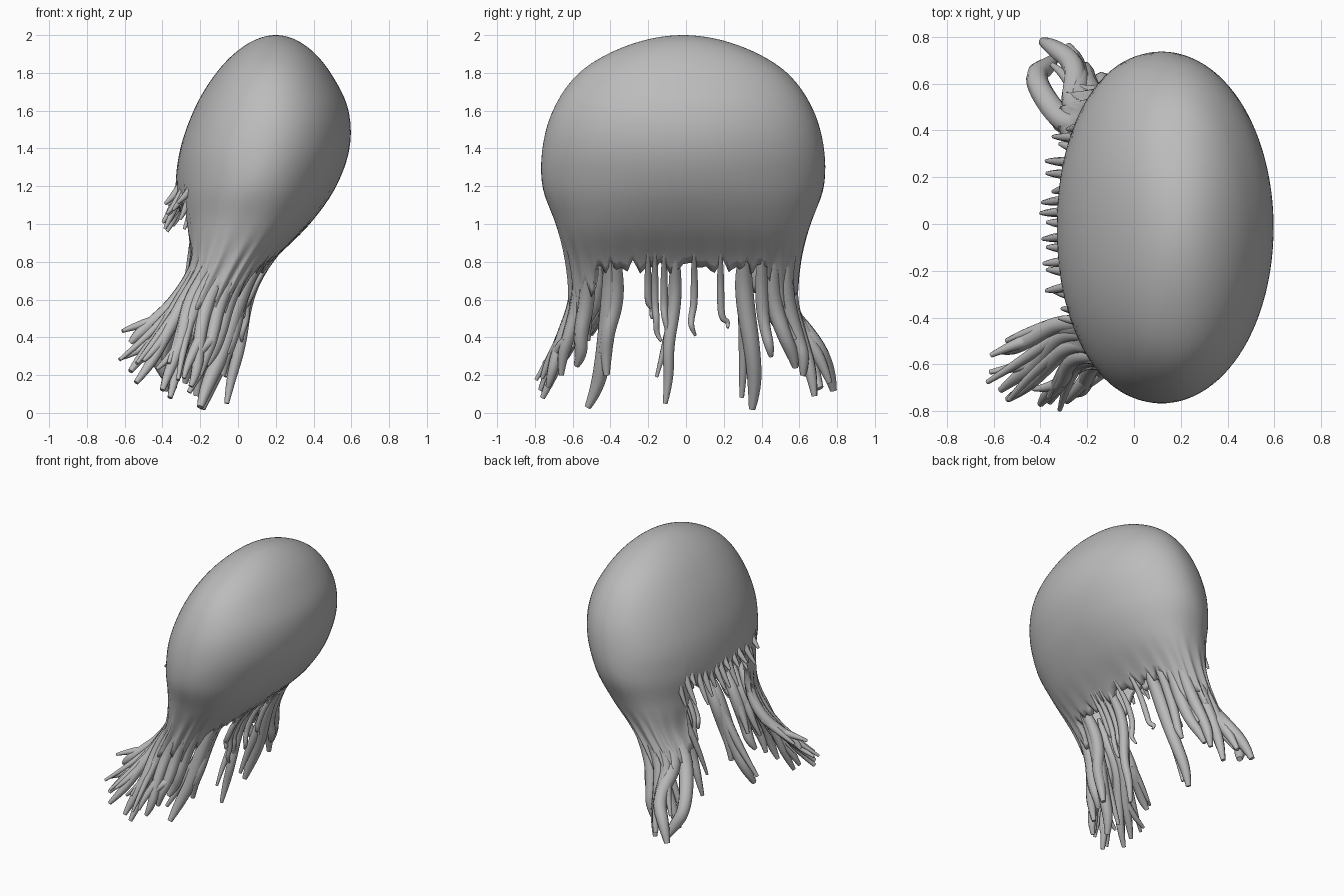
import bpy, bmesh, math, random
from mathutils import Vector

random.seed(4)
cube = bpy.data.objects.get("Cube")
if cube:
    bpy.data.objects.remove(cube, do_unlink=True)

grey = bpy.data.materials.new("plain grey")
grey.use_nodes = True
grey.diffuse_color = (0.5, 0.5, 0.5, 1)
grey.node_tree.nodes["Principled BSDF"].inputs["Base Color"].default_value = (0.5, 0.5, 0.5, 1)

# Horizontal sections every 0.2 down from the crown: min x, max x, half width in y
SECTIONS = [(.2, .2, 0), (-.115, .49, .55), (-.235, .585, .69), (-.305, .59, .745),
            (-.33, .52, .745), (-.3, .38, .675), (-.285, .18, .62), (-.39, .07, .605), (-.52, .02, .66)]
ROWS = [Vector(((a + b) / 2, ((b - a) / 2) ** 2, w * w)) for a, b, w in SECTIONS]
ROWS = [2 * ROWS[0] - ROWS[1]] + ROWS + [2 * ROWS[-1] - ROWS[-2]]


def section(z):
    """Smoothly interpolated centre x, radius x, radius y at height z."""
    u = (2 - z) / 0.2
    i = min(int(u), len(SECTIONS) - 2)
    t = u - i
    a, b, c, d = ROWS[i:i + 4]
    v = b + 0.5 * t * (c - a + t * (2 * a - 5 * b + 4 * c - d + t * (3 * (b - c) + d - a)))
    return v.x, math.sqrt(max(v.y, 0)), math.sqrt(max(v.z, 0))


def smooth(lo, hi, v):
    t = min(max((v - lo) / (hi - lo), 0), 1)
    return t * t * (3 - 2 * t)


def shell_point(ang, z, inset=0):
    cx, rx, ry = section(z)
    c, s = math.cos(ang), math.sin(ang)
    power = 1 - 0.22 * smooth(1.3, 0.8, z) - 0.07 * smooth(0, -0.4, c) * smooth(1.1, 1.4, z)
    ridge = 1 + 0.015 * smooth(1.0, 0.7, z) * math.sin(26 * ang + 3 * z)
    return Vector((cx + (rx * ridge - inset) * math.copysign(abs(c) ** power, c),
                   (ry * ridge - inset) * math.copysign(abs(s) ** power, s) - 0.015, z))


def rim(ang):
    """Lower edge: high over the face opening, lowest on the sides."""
    c, s = math.cos(ang), abs(math.sin(ang))
    if c < 0:
        side = smooth(0.4, 0.64, s)
        z = 1.09 + (0.6 - 1.09) * side
    else:
        side = smooth(0.62, 0.9, s)
        z = 0.77 + (0.6 - 0.77) * side
    return z + 0.02 * math.sin(31 * ang) + 0.02 * math.sin(53 * ang + 1) + 0.06 * side * math.sin(24 * ang)


def finish(obj):
    obj.data.materials.append(grey)
    bpy.ops.object.select_all(action='DESELECT')
    obj.select_set(True)
    bpy.context.view_layer.objects.active = obj


# Domed hair cap
COLS, RINGS = 200, 44
bm = bmesh.new()
grid = []
for k in range(RINGS + 1):
    f = k / RINGS
    f = f * f * (1.6 - 0.6 * f)
    ring = []
    for j in range(COLS):
        ang = 2 * math.pi * j / COLS
        ring.append(bm.verts.new(shell_point(ang, 2 - f * (2 - rim(ang)))))
    grid.append(ring)
for a, b in zip(grid, grid[1:]):
    for j in range(COLS):
        n = (j + 1) % COLS
        bm.faces.new((a[j], b[j], b[n], a[n]))
bmesh.ops.remove_doubles(bm, verts=grid[0], dist=1e-4)
bmesh.ops.recalc_face_normals(bm, faces=bm.faces)
mesh = bpy.data.meshes.new("hair_cap")
bm.to_mesh(mesh)
bm.free()
cap = bpy.data.objects.new("hair_cap", mesh)
bpy.context.collection.objects.link(cap)
solid = cap.modifiers.new("thickness", 'SOLIDIFY')
solid.thickness = 0.04
solid.offset = -1
finish(cap)
bpy.ops.object.shade_smooth_by_angle(angle=math.radians(60))


# Tapered strands of hair
def strand(curve, points, radii):
    sp = curve.splines.new('NURBS')
    sp.points.add(len(points) - 1)
    for p, co, r in zip(sp.points, points, radii):
        p.co = (*co, 1)
        p.radius = r
    sp.order_u = 3
    sp.use_endpoint_u = True
    sp.resolution_u = 5


def jitter(amount):
    return Vector([random.uniform(-amount, amount) for _ in range(3)])


def lock(curve, degrees, end, r, forks=1, via=None):
    """A strand that leaves the cap wall at an angle and follows it down to its tip."""
    ang, end = math.radians(degrees), Vector(end)
    root, wall, mid = [shell_point(ang, z, r * k) for z, k in ((.92, 1.3), (.76, 1.1), (.58, .8))]
    bend = Vector(via) if via else mid.lerp(end, 0.45) + jitter(0.025)
    late = bend.lerp(end, 0.6) + jitter(0.02)
    strand(curve, [root, wall, mid, bend, late, end],
           [r * 0.3, r * 0.9, r, r * 0.85, r * 0.75, r * 0.35])
    for i in range(forks):
        base = (mid, bend)[i % 2]
        tip = base.lerp(end, random.uniform(0.65, 0.95)) + Vector((
            random.uniform(-0.09, 0.03), random.uniform(-0.06, 0.06), 0.03))
        strand(curve, [base, base.lerp(tip, 0.5) + jitter(0.025), tip], [r * 0.75, r * 0.6, r * 0.25])


def hair_group(name, build):
    curve = bpy.data.curves.new(name, 'CURVE')
    curve.dimensions = '3D'
    curve.bevel_depth = 1
    curve.bevel_resolution = 2
    curve.use_fill_caps = True
    build(curve)
    obj = bpy.data.objects.new(name, curve)
    bpy.context.collection.objects.link(obj)
    finish(obj)
    bpy.ops.object.convert(target='MESH')
    bpy.ops.object.shade_smooth_by_angle(angle=math.radians(60))


def right_side(curve):
    for deg, x, y, z in [(220, -.57, -.54, .37), (229, -.57, -.71, .22), (238, -.54, -.75, .16),
                         (248, -.4, -.77, .12), (258, -.36, -.76, .08), (270, -.25, -.73, .14),
                         (284, -.2, -.66, .2)]:
        lock(curve, deg, (x, y, z), .04, 2)


def left_side(curve):
    lock(curve, 132, (-.34, .71, .13), .055, via=(-.44, .63, .33))
    lock(curve, 118, (-.39, .78, .12), .055, 0, via=(-.24, .68, .38))
    lock(curve, 104, (-.28, .76, .16), .045)
    lock(curve, 90, (-.22, .68, .09), .045)


def back(curve):
    for deg, x, y, z, r in [(29, -.19, .35, .02, .05), (-38, -.2, -.52, .03, .05),
                            (-2, -.06, -.11, .05, .036), (52, -.14, .58, .24, .045),
                            (-62, -.17, -.58, .25, .045), (-34, -.08, -.42, .2, .045),
                            (40, -.05, .45, .3, .035), (68, -.16, .62, .2, .045)]:
        lock(curve, deg, (x, y, z), r)
    for deg, y, z in [(-13, -.18, .5), (-10, -.13, .38), (-6, -.08, .38), (3, .05, .41), (14, .22, .45)]:
        lock(curve, deg, (.02, y, z), .02, 0)


def fringe(curve):
    for i in range(17):
        y = -.42 + i * .0525
        cx, rx, ry = section(1.2)
        x = cx - rx * math.sqrt(1 - (y / ry) ** 2) + .025
        tip = Vector((x - random.uniform(.05, .1), y + random.uniform(-.03, .03), random.uniform(.93, 1.12)))
        root = Vector((x + .02, y, 1.27))
        strand(curve, [root, root.lerp(tip, .5) + Vector((.02, 0, -.02)), tip], [.012, .03, .008])


hair_group("right_side_locks", right_side)
hair_group("left_side_locks", left_side)
hair_group("back_locks", back)
hair_group("fringe", fringe)
